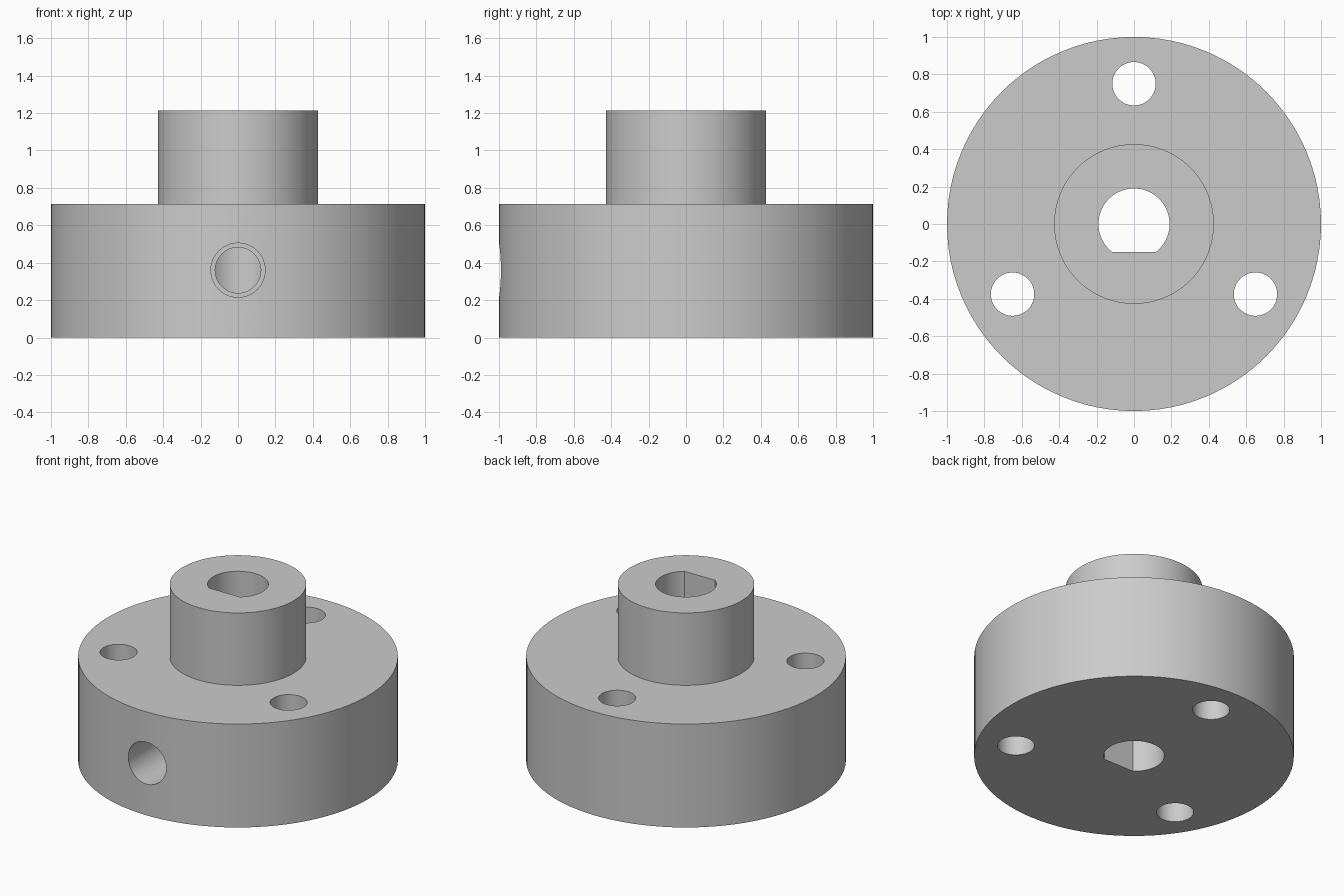
import bpy, bmesh, math
from mathutils import Matrix

if "Cube" in bpy.data.objects:
    bpy.data.objects.remove(bpy.data.objects["Cube"])

SEG = 96
BASE_R, BASE_H = 1.0, 0.714     # flange disc
BOSS_R, TOP = 0.427, 1.214      # raised hub
BORE_R, FLAT_Y = 0.19, -0.15    # D-shaped shaft bore
BOLT_R, BOLT_PITCH = 0.116, 0.75
SCREW_Z = 0.36                  # radial set-screw hole


def to_object(name, bm):
    bmesh.ops.recalc_face_normals(bm, faces=bm.faces[:])
    mesh = bpy.data.meshes.new(name)
    bm.to_mesh(mesh)
    bm.free()
    obj = bpy.data.objects.new(name, mesh)
    bpy.context.collection.objects.link(obj)
    return obj


def prism(name, outline, z0, z1):
    """Extrude a closed 2D outline from z0 to z1."""
    bm = bmesh.new()
    face = bm.faces.new([bm.verts.new((x, y, z0)) for x, y in outline])
    new = bmesh.ops.extrude_face_region(bm, geom=[face])["geom"]
    verts = [v for v in new if isinstance(v, bmesh.types.BMVert)]
    bmesh.ops.translate(bm, vec=(0, 0, z1 - z0), verts=verts)
    return to_object(name, bm)


def circle(r, n, cx=0.0, cy=0.0):
    return [(cx + r * math.cos(2 * math.pi * i / n),
             cy + r * math.sin(2 * math.pi * i / n)) for i in range(n)]


# Stepped hub body: two stacked cylinders sharing one continuous skin
bm = bmesh.new()
rings = []
for r, z in ((BASE_R, 0), (BASE_R, BASE_H), (BOSS_R, BASE_H), (BOSS_R, TOP)):
    rings.append([bm.verts.new((x, y, z)) for x, y in circle(r, SEG)])
for a, b in zip(rings, rings[1:]):
    for i in range(SEG):
        j = (i + 1) % SEG
        bm.faces.new((a[i], a[j], b[j], b[i]))
bm.faces.new(rings[0])
bm.faces.new(rings[-1])
hub = to_object("flanged_hub", bm)

# D-shaped bore cutter: an arc closed by a straight chord
start = math.asin(FLAT_Y / BORE_R)
sweep = math.pi - 2 * start
arc = [(BORE_R * math.cos(start + sweep * i / 56),
        BORE_R * math.sin(start + sweep * i / 56)) for i in range(57)]
cutters = [prism("bore_cutter", arc, -0.1, TOP + 0.1)]

# Three bolt holes around the flange
for k in range(3):
    a = math.radians(90 + 120 * k)
    cutters.append(prism("bolt_hole_cutter", circle(
        BOLT_R, 48, BOLT_PITCH * math.cos(a), BOLT_PITCH * math.sin(a)),
        -0.1, BASE_H + 0.1))

# Radial set-screw hole: wide outer part, narrower part into the bore
for name, r, y0, y1 in (("screw_cutter", 0.122, -1.1, 0.0),
                        ("screw_counterbore_cutter", 0.145, -1.1, -0.5)):
    cut = prism(name, circle(r, 48), -y1, -y0)
    cut.data.transform(Matrix.Translation((0, 0, SCREW_Z)) @
                       Matrix.Rotation(math.radians(90), 4, "X"))
    cutters.append(cut)

# Apply the cuts
bpy.context.view_layer.objects.active = hub
hub.select_set(True)
for cut in cutters:
    cut.hide_render = True
    mod = hub.modifiers.new("cut", "BOOLEAN")
    mod.operation, mod.solver, mod.object = "DIFFERENCE", "EXACT", cut
    bpy.ops.object.modifier_apply(modifier=mod.name)
for cut in cutters:
    bpy.data.objects.remove(cut, do_unlink=True)

# Grey finish, smooth walls with crisp edges
grey = bpy.data.materials.new("plain_grey")
grey.diffuse_color = (0.6, 0.6, 0.6, 1)
grey.use_nodes = True
grey.node_tree.nodes["Principled BSDF"].inputs["Base Color"].default_value = grey.diffuse_color
hub.data.materials.clear()
hub.data.materials.append(grey)
bpy.ops.object.shade_smooth_by_angle(angle=math.radians(30))
